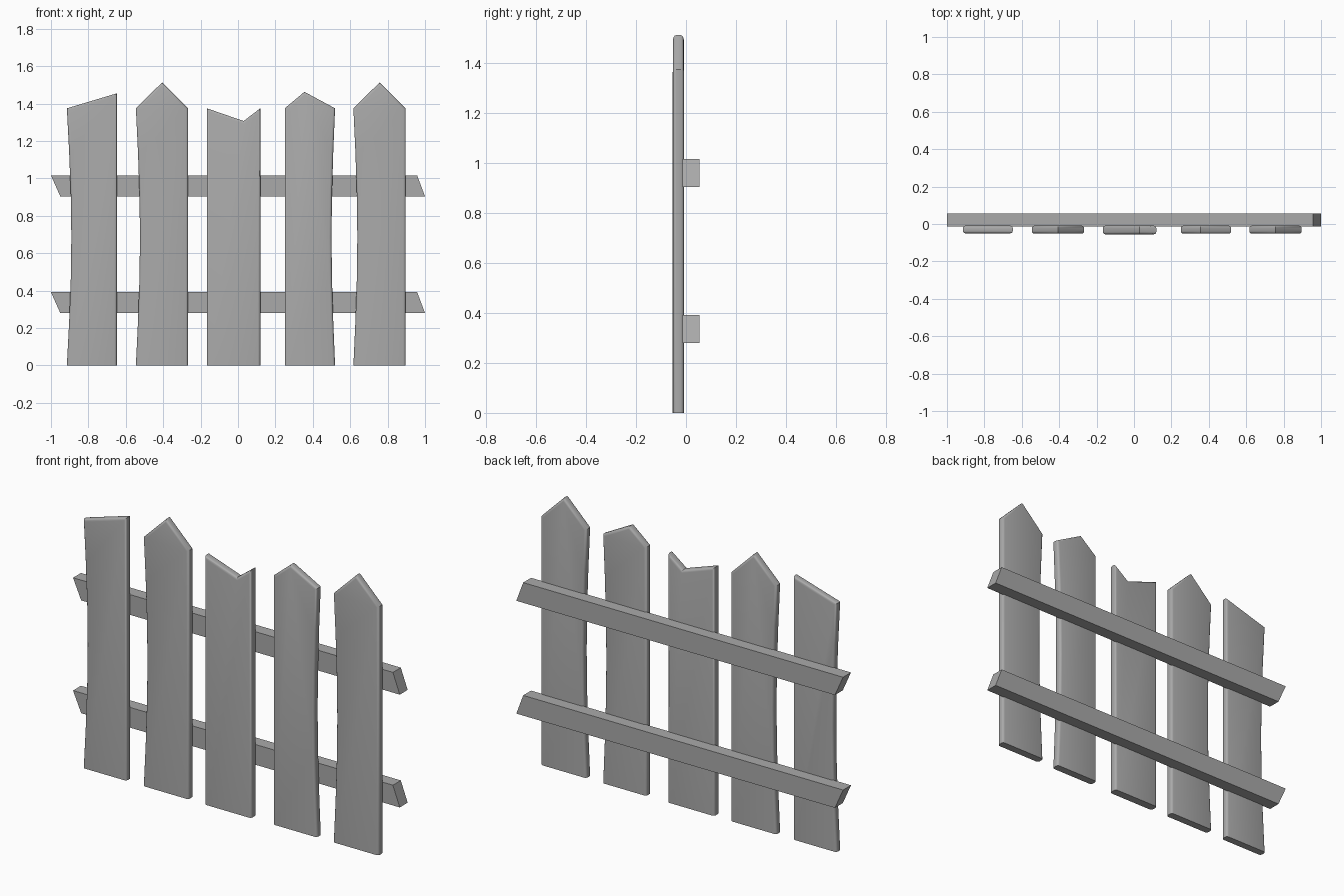
import bpy, bmesh, math

if "Cube" in bpy.data.objects:
    bpy.data.objects.remove(bpy.data.objects["Cube"])

# Dark grey wood
wood = bpy.data.materials.new("grey_wood")
wood.diffuse_color = (0.4, 0.4, 0.4, 1)
wood.use_nodes = True
wood.node_tree.nodes["Principled BSDF"].inputs["Base Color"].default_value = wood.diffuse_color


def prism(name, outline, y0, y1, bevel=0.0):
    """Extrude an x-z outline (counter-clockwise from the front) from y0 to y1."""
    bm = bmesh.new()
    front = [bm.verts.new((x, y0, z)) for x, z in outline]
    back = [bm.verts.new((x, y1, z)) for x, z in outline]
    n = len(outline)
    bm.faces.new(front)
    bm.faces.new(back[::-1])
    for i in range(n):
        j = (i + 1) % n
        bm.faces.new((front[i], back[i], back[j], front[j]))
    bmesh.ops.recalc_face_normals(bm, faces=bm.faces)
    if bevel:
        # round the long rims front and back, keeping the sawn foot square
        rim = [e for e in bm.edges
               if abs(e.verts[0].co.y - e.verts[1].co.y) < 1e-6
               and max(v.co.z for v in e.verts) > 1e-6]
        bmesh.ops.bevel(bm, geom=rim, offset=bevel, segments=3,
                        profile=0.5, affect='EDGES')
    mesh = bpy.data.meshes.new(name)
    bm.to_mesh(mesh)
    bm.free()
    mesh.materials.append(wood)
    ob = bpy.data.objects.new(name, mesh)
    bpy.context.collection.objects.link(ob)
    if bevel:
        bpy.ops.object.select_all(action='DESELECT')
        ob.select_set(True)
        bpy.context.view_layer.objects.active = ob
        bpy.ops.object.shade_smooth_by_angle(angle=math.radians(35))
    return ob


def side(x, z_top, bow, steps=6):
    """Worn plank edge from the foot upward, bowed by an amount in x."""
    if not bow:
        return [(x, 0), (x, z_top)]
    return [(x + bow * math.sin(math.pi * i / steps), z_top * i / steps)
            for i in range(steps + 1)]


# Planks: left x, right x, left bow, right bow, left top z, right top z, tip, front y
planks = [
    (-0.915, -0.648, 0.024, 0, 1.375, 1.455, None, -0.05),
    (-0.546, -0.267, 0.022, 0, 1.375, 1.375, (-0.406, 1.513), -0.052),
    (-0.167, 0.119, 0, 0, 1.375, 1.375, (0.030, 1.307), -0.055),
    (0.250, 0.519, 0, -0.019, 1.375, 1.375, (0.355, 1.463), -0.052),
    (0.617, 0.896, 0.021, 0, 1.375, 1.375, (0.757, 1.513), -0.052),
]
for i, (xl, xr, bl, br, zl, zr, tip, y0) in enumerate(planks, 1):
    outline = side(xr, zr, br) + ([tip] if tip else []) + side(xl, zl, bl)[::-1]
    prism(f"plank_{i}", outline, y0, -0.009, bevel=0.013)

# Rails with slanted ends
for name, z in (("lower_rail", 0.28), ("upper_rail", 0.904)):
    h = 0.112
    prism(name, [(-0.95, z), (1.0, z), (0.958, z + h), (-1.0, z + h)], -0.014, 0.055)
